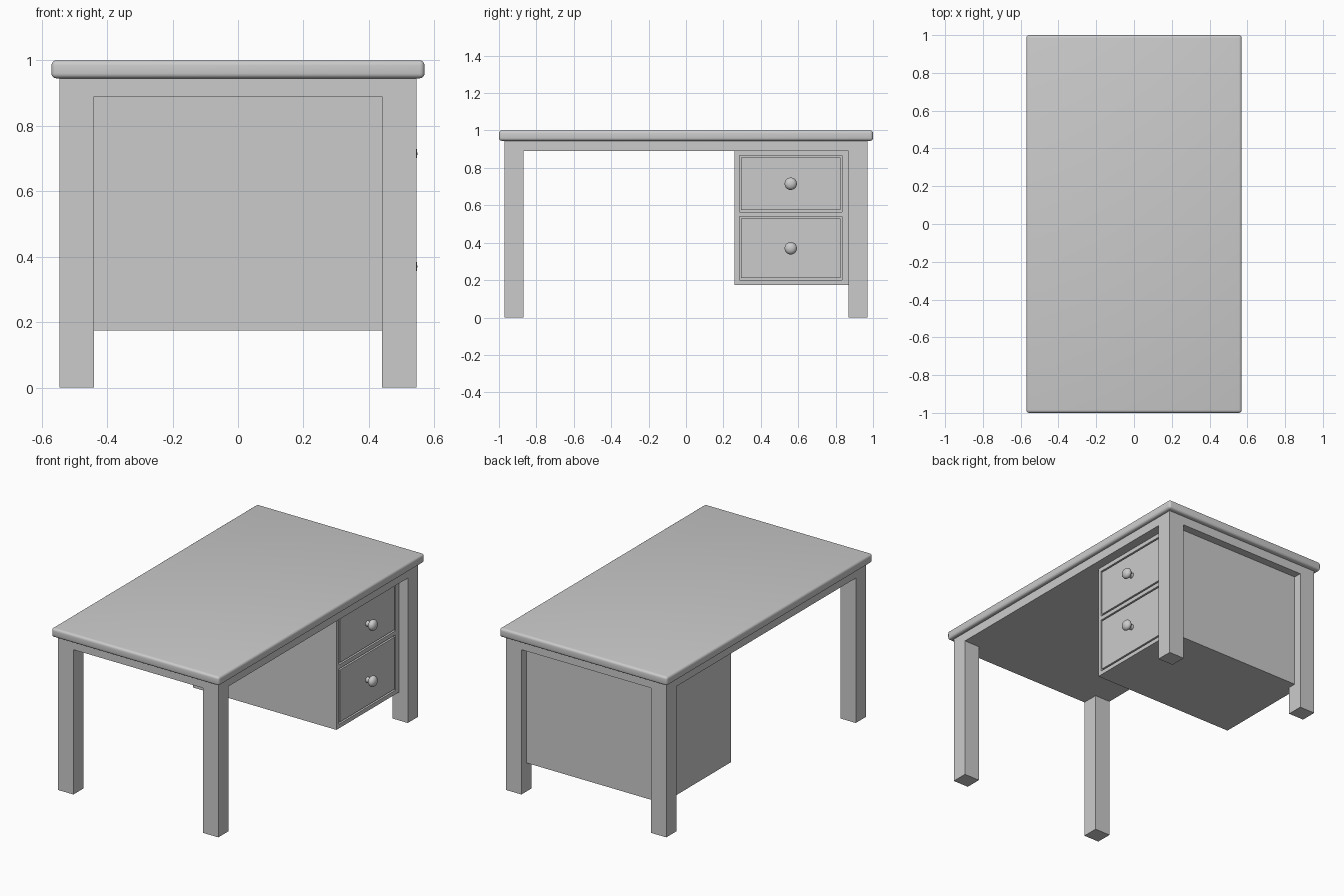
import bpy
import bmesh
import math
from mathutils import Matrix

if "Cube" in bpy.data.objects:
    bpy.data.objects.remove(bpy.data.objects["Cube"])


def add_object(name, bm):
    bmesh.ops.recalc_face_normals(bm, faces=bm.faces)
    mesh = bpy.data.meshes.new(name)
    bm.to_mesh(mesh)
    bm.free()
    ob = bpy.data.objects.new(name, mesh)
    bpy.context.collection.objects.link(ob)
    return ob


def box_bm(x0, x1, y0, y1, z0, z1):
    bm = bmesh.new()
    bmesh.ops.create_cube(bm, size=1)
    size = Matrix.Diagonal((x1 - x0, y1 - y0, z1 - z0, 1))
    move = Matrix.Translation(((x0 + x1) / 2, (y0 + y1) / 2, (z0 + z1) / 2))
    bm.transform(move @ size)
    return bm


def box(name, *extent):
    return add_object(name, box_bm(*extent))


def smooth(ob, angle=40):
    bpy.ops.object.select_all(action='DESELECT')
    ob.select_set(True)
    bpy.context.view_layer.objects.active = ob
    bpy.ops.object.shade_smooth_by_angle(angle=math.radians(angle))


# Table top with rounded edges
bm = box_bm(-0.57, 0.57, -1, 1, 0.945, 1)
bmesh.ops.bevel(bm, geom=bm.edges[:], offset=0.015, segments=4,
                profile=0.5, affect='EDGES')
smooth(add_object("table_top", bm))

# Frame: slab with four legs extruded from its corner faces
bm = bmesh.new()
xs, ys = (-0.545, -0.44, 0.44, 0.545), (-0.97, -0.87, 0.87, 0.97)
grid = [[bm.verts.new((x, y, 0.89)) for y in ys] for x in xs]
corners, cells = [], []
for i in range(3):
    for j in range(3):
        f = bm.faces.new((grid[i][j], grid[i + 1][j],
                          grid[i + 1][j + 1], grid[i][j + 1]))
        cells.append(f)
        if i != 1 and j != 1:
            corners.append(f)
slab = bmesh.ops.extrude_face_region(bm, geom=cells, use_keep_orig=True)
for v in slab["geom"]:
    if isinstance(v, bmesh.types.BMVert):
        v.co.z = 0.945
for f in corners:
    foot = bmesh.ops.extrude_discrete_faces(bm, faces=[f])["faces"][0]
    for v in foot.verts:
        v.co.z = 0
add_object("leg_frame", bm)

# Drawer cabinet, its front face at FX
FX, Y0, Y1, Z0, Z1 = 0.487, 0.26, 0.92, 0.175, 0.89
DY0, DY1, GAP, DEPTH = 0.285, 0.835, 0.01, 0.02
drawers = {"upper": (0.565, 0.865), "lower": (0.20, 0.54)}
box("cabinet_body", -FX, FX - DEPTH, Y0, Y1, Z0, Z1)

# Face frame around the drawer openings
zs = (Z0, *drawers["lower"], *drawers["upper"], Z1)
for name, a, b in (("bottom", 0, 1), ("middle", 2, 3), ("top", 4, 5)):
    box(name + "_rail", FX - DEPTH, FX, DY0, DY1, zs[a], zs[b])
box("inner_stile", FX - DEPTH, FX, Y0, DY0, Z0, Z1)
box("outer_stile", FX - DEPTH, FX, DY1, Y1, Z0, Z1)

# Knob profile: (radius, distance from drawer front)
PROFILE = [(0.0, -0.005), (0.018, -0.005), (0.015, 0.008), (0.016, 0.018),
           (0.026, 0.024), (0.032, 0.032), (0.033, 0.039), (0.030, 0.048),
           (0.023, 0.055), (0.012, 0.060), (0.0, 0.061)]

# Drawer fronts with a gap all round, and knobs
for name, (z0, z1) in drawers.items():
    box(name + "_drawer_front", FX - DEPTH, FX, DY0 + GAP, DY1 - GAP,
        z0 + GAP, z1 - GAP)
    bm = bmesh.new()
    verts = [bm.verts.new((d, r, 0)) for r, d in PROFILE]
    edges = [bm.edges.new(p) for p in zip(verts, verts[1:])]
    bmesh.ops.spin(bm, geom=verts + edges, cent=(0, 0, 0), axis=(1, 0, 0),
                   angle=math.tau, steps=32, use_merge=True)
    bmesh.ops.remove_doubles(bm, verts=bm.verts, dist=0.0001)
    bm.transform(Matrix.Translation((FX, 0.56, (z0 + z1) / 2)))
    smooth(add_object(name + "_knob", bm), 60)
